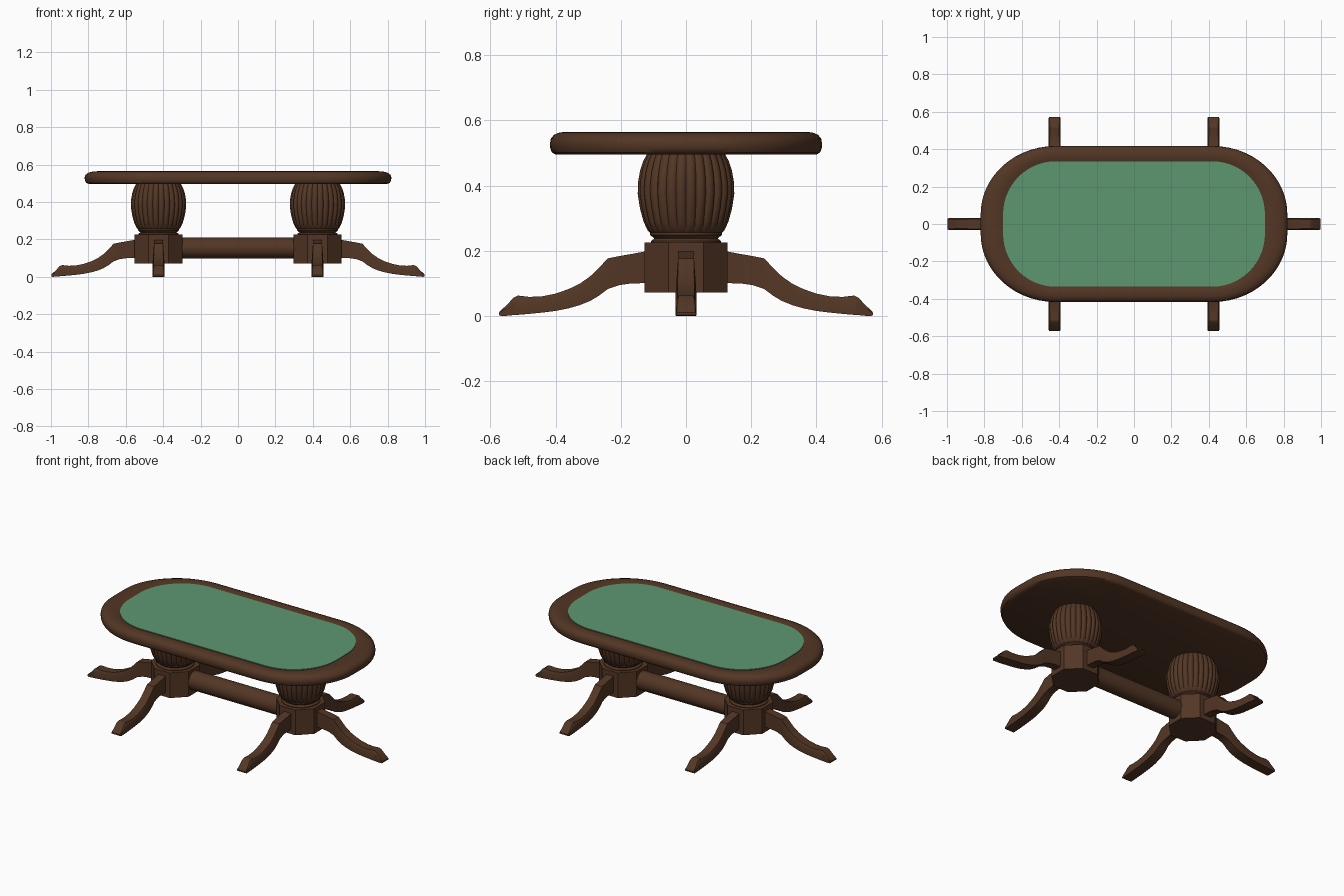
import bpy, bmesh, math
from mathutils import Matrix, Vector

if "Cube" in bpy.data.objects:
    bpy.data.objects.remove(bpy.data.objects["Cube"])


def material(name, rgb):
    m = bpy.data.materials.new(name)
    m.diffuse_color = (*rgb, 1)
    m.use_nodes = True
    m.node_tree.nodes["Principled BSDF"].inputs["Base Color"].default_value = m.diffuse_color
    return m


WOOD = material("dark_wood", (0.086, 0.037, 0.018))
FELT = material("green_felt", (0.11, 0.31, 0.165))
PX = 0.425  # pedestal distance from the centre


def make(name, bm, mat, angle=None):
    bmesh.ops.recalc_face_normals(bm, faces=bm.faces[:])
    me = bpy.data.meshes.new(name)
    bm.to_mesh(me)
    bm.free()
    ob = bpy.data.objects.new(name, me)
    bpy.context.collection.objects.link(ob)
    me.materials.append(mat)
    if angle:
        bpy.ops.object.select_all(action='DESELECT')
        ob.select_set(True)
        bpy.context.view_layer.objects.active = ob
        bpy.ops.object.shade_smooth_by_angle(angle=math.radians(angle))
    return ob


def loft(name, rings, mat, angle=None):
    """Skin closed rings of equal size and cap both ends."""
    bm = bmesh.new()
    vs = [[bm.verts.new(p) for p in r] for r in rings]
    n = len(rings[0])
    for a, b in zip(vs, vs[1:]):
        for i in range(n):
            bm.faces.new((a[i], a[(i + 1) % n], b[(i + 1) % n], b[i]))
    bm.faces.new(vs[0])
    bm.faces.new(vs[-1])
    return make(name, bm, mat, angle)


# Table top: rounded oblong, t = 0 at the outer edge, 1 at the felt edge
def oblong(t, z, seg=14):
    rx, ry = 0.40 - 0.12 * t, 0.365 - 0.082 * t
    pts = []
    for q, (sx, sy) in enumerate(((1, 1), (-1, 1), (-1, -1), (1, -1))):
        for k in range(seg + 1):
            a = math.pi / 2 * (q + k / seg)
            pts.append((sx * 0.42 + rx * math.cos(a), sy * 0.052 + ry * math.sin(a), z))
    return pts


RAIL = [(0.2, 0.496), (0.07, 0.502), (0.01, 0.515), (0, 0.53), (0.03, 0.544),
        (0.15, 0.556), (0.35, 0.563), (0.6, 0.565), (0.85, 0.563), (1, 0.558)]
loft("table_rail", [oblong(t, z) for t, z in RAIL], WOOD, 40)
loft("felt_playing_surface", [oblong(1, 0.556), oblong(1, 0.5615)], FELT)

# Fluted bulb: radius, height, flute depth
BULB = [(0.108, 0.222, 0), (0.108, 0.230, 0), (0.097, 0.238, 0), (0.104, 0.244, 0),
        (0.110, 0.249, 0), (0.110, 0.256, 0), (0.118, 0.262, 0.003), (0.131, 0.29, 0.006),
        (0.142, 0.33, 0.008), (0.149, 0.375, 0.009), (0.148, 0.41, 0.009),
        (0.142, 0.445, 0.008), (0.132, 0.475, 0.006), (0.120, 0.498, 0.004)]
FLUTES, STEP = 28, 6


def bulb_ring(cx, r, z, d):
    n = FLUTES * STEP
    out = []
    for i in range(n):
        a = 2 * math.pi * i / n
        rr = r - d * (1 - abs(math.sin(math.pi * i / STEP)) ** 0.7)
        out.append((cx + rr * math.cos(a), rr * math.sin(a), z))
    return out


# Leg stations: distance, top z, bottom z, half width top, half width bottom
LEG = [(0.10, 0.203, 0.102, 0.0245, 0.0245), (0.17, 0.190, 0.100, 0.0245, 0.0245),
       (0.205, 0.184, 0.095, 0.0245, 0.0245), (0.24, 0.177, 0.083, 0.0245, 0.026),
       (0.265, 0.150, 0.064, 0.025, 0.028), (0.295, 0.121, 0.046, 0.025, 0.030),
       (0.325, 0.100, 0.034, 0.026, 0.031), (0.36, 0.083, 0.024, 0.026, 0.032),
       (0.40, 0.069, 0.016, 0.026, 0.032), (0.44, 0.061, 0.011, 0.026, 0.032),
       (0.48, 0.059, 0.007, 0.025, 0.032), (0.515, 0.063, 0.004, 0.023, 0.032),
       (0.53, 0.056, 0.003, 0.024, 0.032), (0.55, 0.033, 0.001, 0.027, 0.031),
       (0.566, 0.020, 0.0, 0.028, 0.031), (0.573, 0.011, 0.003, 0.028, 0.030)]


def leg(name, cx, ang):
    rot = Matrix.Translation((cx, 0, 0)) @ Matrix.Rotation(ang, 4, 'Z')
    rings = []
    for d, zt, zb, wt, wb in LEG:
        zm = zt - 0.25 * (zt - zb)
        sec = [(wt, zt), (wb, zm), (wb, zb), (-wb, zb), (-wb, zm), (-wt, zt)]
        rings.append([rot @ Vector((d, y, z)) for y, z in sec])
    loft(name, rings, WOOD, 30)


# Two pedestals: bulb, octagonal block and three legs each
for side, s in (("left", -1), ("right", 1)):
    cx = s * PX
    loft(side + "_fluted_bulb", [bulb_ring(cx, *p) for p in BULB], WOOD, 40)
    R = 0.128 / math.cos(math.pi / 8)
    octagon = [(cx + R * math.cos(math.pi / 8 + k * math.pi / 4),
                R * math.sin(math.pi / 8 + k * math.pi / 4)) for k in range(8)]
    loft(side + "_octagonal_block", [[(x, y, z) for x, y in octagon] for z in (0.072, 0.226)], WOOD)
    leg(side + "_front_leg", cx, -math.pi / 2)
    leg(side + "_back_leg", cx, math.pi / 2)
    leg(side + "_end_leg", cx, 0 if s > 0 else math.pi)

# Stretcher rail between the pedestals
ring = [(0.056 * math.cos(2 * math.pi * k / 32), 0.154 + 0.056 * math.sin(2 * math.pi * k / 32))
        for k in range(32)]
loft("stretcher", [[(x, y, z) for y, z in ring] for x in (-0.32, 0.32)], WOOD, 40)
